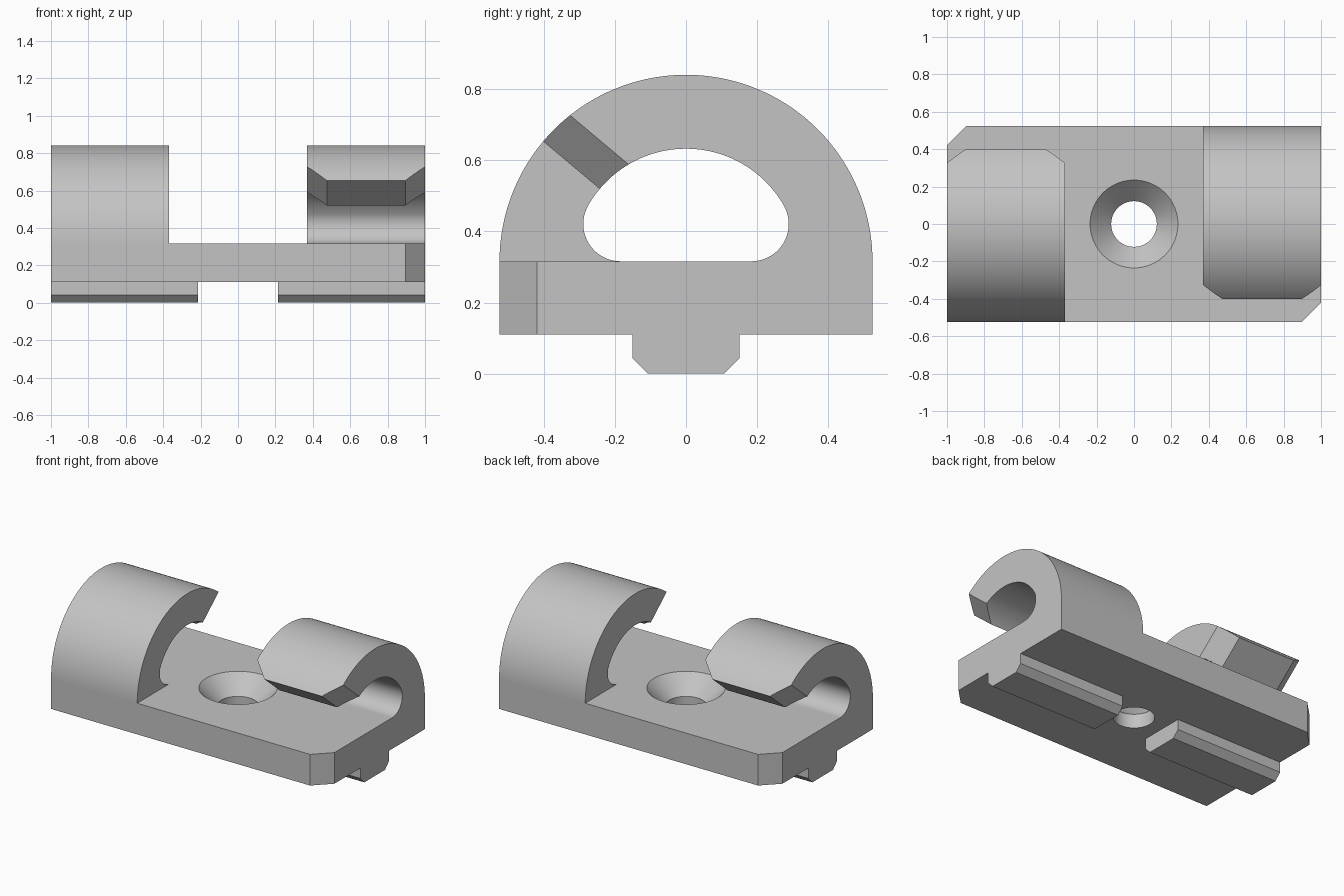
import bpy
import bmesh
from math import cos, sin, pi, radians, atan2, hypot
from mathutils import Vector

if "Cube" in bpy.data.objects:
    bpy.data.objects.remove(bpy.data.objects["Cube"])

FLOOR, UNDER = 0.316, 0.11      # top and underside of the base plate
HALF_W, BORE = 0.525, 0.317     # outer and inner hook radius
CUT = 0.105                     # corner chamfer, also the bore fillet
HOOK_X, RIDGE_X = 0.37, 0.213   # inner ends of hooks and ridges

grey = bpy.data.materials.new("light_grey")
grey.use_nodes = True
grey.diffuse_color = (0.55, 0.55, 0.55, 1)
grey.node_tree.nodes["Principled BSDF"].inputs["Base Color"].default_value = grey.diffuse_color


def prism(points, depth):
    """Extrude a flat outline along the depth vector."""
    bm = bmesh.new()
    face = bm.faces.new([bm.verts.new(p) for p in points])
    geom = bmesh.ops.extrude_face_region(bm, geom=[face], use_keep_orig=True)["geom"]
    moved = [g for g in geom if isinstance(g, bmesh.types.BMVert)]
    bmesh.ops.translate(bm, verts=moved, vec=depth)
    return bm


def slice_off(bm, point, normal):
    """Remove everything beyond a plane and close the cut."""
    geom = bm.verts[:] + bm.edges[:] + bm.faces[:]
    cut = bmesh.ops.bisect_plane(bm, geom=geom, dist=1e-5, plane_co=point,
                                 plane_no=normal, clear_outer=True)["geom_cut"]
    bmesh.ops.edgeloop_fill(bm, edges=[g for g in cut if isinstance(g, bmesh.types.BMEdge)])


def finish(bm, name):
    bmesh.ops.recalc_face_normals(bm, faces=bm.faces)
    mesh = bpy.data.meshes.new(name)
    bm.to_mesh(mesh)
    bm.free()
    mesh.materials.append(grey)
    obj = bpy.data.objects.new(name, mesh)
    bpy.context.collection.objects.link(obj)
    return obj


def select(obj):
    bpy.ops.object.select_all(action='DESELECT')
    obj.select_set(True)
    bpy.context.view_layer.objects.active = obj


def smooth(obj):
    select(obj)
    bpy.ops.object.shade_smooth_by_angle(angle=radians(30))


def half_turn_copy(obj, name):
    twin = bpy.data.objects.new(name, obj.data)
    twin.rotation_euler.z = pi
    bpy.context.collection.objects.link(twin)


def arc(cy, cz, r, start, end, steps):
    angles = [start + (end - start) * i / steps for i in range(steps + 1)]
    return [(cy + r * cos(a), cz + r * sin(a)) for a in angles]


# Base plate with two opposite corners cut off
W, C = HALF_W, CUT
outline = [(-1, -W), (1 - C, -W), (1, C - W), (1, W), (C - 1, W), (-1, W - C)]
base = finish(prism([(x, y, UNDER) for x, y in outline],
                    Vector((0, 0, FLOOR - UNDER))), "base_plate")

# Countersunk screw hole
R_TOP, R_HOLE, OVER = 0.235, 0.122, 0.05
profile = [(0, UNDER - OVER), (R_HOLE, UNDER - OVER),
           (R_HOLE, FLOOR - (R_TOP - R_HOLE)), (R_TOP + OVER, FLOOR + OVER), (0, FLOOR + OVER)]
bm = bmesh.new()
ring = [bm.verts.new((r, 0, z)) for r, z in profile]
edges = [bm.edges.new(pair) for pair in zip(ring, ring[1:])]
bmesh.ops.spin(bm, geom=ring + edges, cent=(0, 0, 0), axis=(0, 0, 1),
               angle=2 * pi, steps=64, use_duplicate=False)
bmesh.ops.remove_doubles(bm, verts=bm.verts, dist=1e-4)
cutter = finish(bm, "screw_hole_cutter")
cutter.hide_render = True
drill = base.modifiers.new("screw_hole", 'BOOLEAN')
drill.operation, drill.solver, drill.object = 'DIFFERENCE', 'EXACT', cutter
select(base)
bpy.ops.object.modifier_apply(modifier=drill.name)
bpy.data.objects.remove(cutter)
smooth(base)

# Hooks: a curled arm with a filleted foot, open on one side
mouth = radians(140)
fillet_y = (((BORE - C) ** 2) - C ** 2) ** 0.5
join = atan2(C, fillet_y)
section = arc(0, FLOOR, W, 0, mouth, 56)
section += arc(0, FLOOR, BORE, mouth, join, 44)
section += arc(fillet_y, FLOOR + C, C, join, -pi / 2, 20)[1:]
bm = prism([(HOOK_X, y, z) for y, z in section], Vector((1 - HOOK_X, 0, 0)))

# Chamfer both corners of the hook tip
tip = Vector((0, -sin(mouth), cos(mouth)))
for x, side in ((1, 1), (HOOK_X, -1)):
    slice_off(bm, Vector((x - side * C, 0, FLOOR)), tip + Vector((side, 0, 0)))
hook = finish(bm, "left_hook")
smooth(hook)
half_turn_copy(hook, "right_hook")

# Locating ridges under the base, with bevelled lower edges
half, bevel = 0.15, 0.042
side = [(half, UNDER), (half, bevel), (half - bevel, 0)]
section = side + [(-y, z) for y, z in reversed(side)]
ridge = finish(prism([(RIDGE_X, y, z) for y, z in section],
                     Vector((1 - RIDGE_X, 0, 0))), "left_ridge")
half_turn_copy(ridge, "right_ridge")
